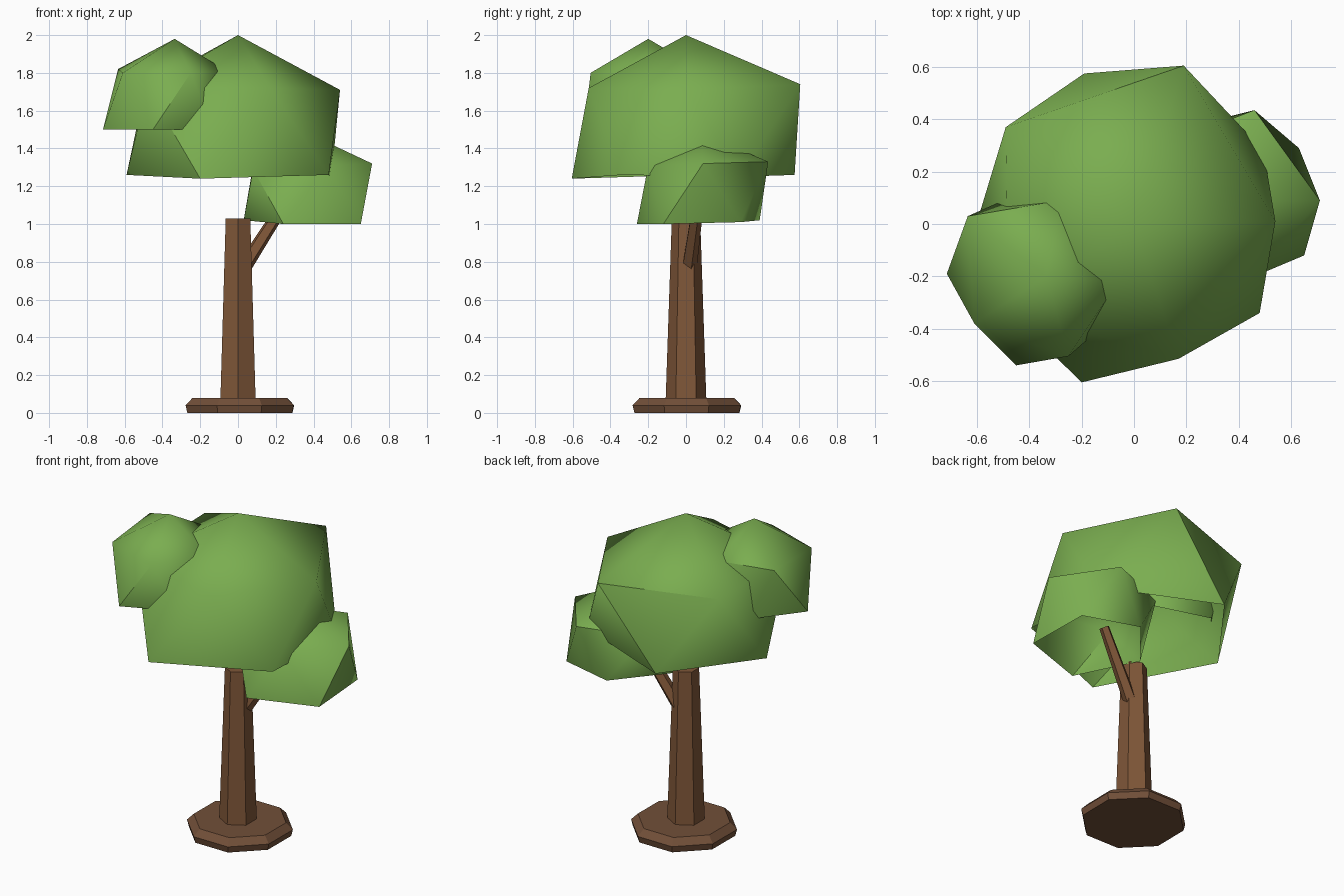
import bpy, bmesh, math
from mathutils import Vector

if "Cube" in bpy.data.objects:
    bpy.data.objects.remove(bpy.data.objects["Cube"])


def material(name, rgb):
    m = bpy.data.materials.new(name)
    m.diffuse_color = (*rgb, 1)
    m.use_nodes = True
    m.node_tree.nodes["Principled BSDF"].inputs["Base Color"].default_value = m.diffuse_color
    return m


LEAF = material("leaf green", (0.195, 0.42, 0.08))
BARK = material("bark brown", (0.215, 0.095, 0.04))
SOIL = material("soil brown", (0.165, 0.078, 0.04))


def make(name, verts, faces, mat, smooth=None):
    mesh = bpy.data.meshes.new(name)
    mesh.from_pydata(verts, [], faces)
    mesh.materials.append(mat)
    ob = bpy.data.objects.new(name, mesh)
    bpy.context.collection.objects.link(ob)
    bm = bmesh.new()
    bm.from_mesh(mesh)
    bmesh.ops.recalc_face_normals(bm, faces=bm.faces)
    bm.to_mesh(mesh)
    bm.free()
    if smooth:
        bpy.ops.object.select_all(action='DESELECT')
        ob.select_set(True)
        bpy.context.view_layer.objects.active = ob
        bpy.ops.object.shade_smooth_by_angle(angle=math.radians(smooth))
    return ob


def ring(n, r, center, start=0.0, axis=(0, 0, 1)):
    q = Vector((0, 0, 1)).rotation_difference(Vector(axis))
    return [Vector(center) + q @ Vector((r * math.cos(start + math.tau * i / n),
                                         r * math.sin(start + math.tau * i / n), 0))
            for i in range(n)]


def loft(name, rings, mat, smooth=None):
    n = len(rings[0])
    verts = [v for r in rings for v in r]
    faces = [(k * n + i, k * n + (i + 1) % n, (k + 1) * n + (i + 1) % n, (k + 1) * n + i)
             for k in range(len(rings) - 1) for i in range(n)]
    faces += [tuple(range(n)), tuple(range(len(verts) - n, len(verts)))]
    return make(name, verts, faces, mat, smooth)


def crown(name, top, upper, lower):
    """Uneven icosahedron, open underneath: tip, upper ring, lower ring."""
    faces = []
    for i in range(5):
        j = (i + 1) % 5
        faces += [(0, 1 + i, 1 + j), (1 + i, 6 + i, 1 + j), (6 + i, 6 + j, 1 + j)]
    return make(name, [top] + upper + lower, faces, LEAF, 50)


# Octagonal ground mound with bevelled rim
a = math.radians(22)
loft("ground_mound", [ring(8, 0.30, (0.01, 0.005, 0), a), ring(8, 0.31, (0.01, 0.005, 0.04), a),
                      ring(8, 0.27, (0.01, 0.005, 0.08), a)], SOIL, 30)

# Hexagonal tapering trunk
h = math.radians(30)
loft("trunk", [ring(6, 0.11, (0, 0, 0.002), h), ring(6, 0.075, (0, 0, 1.03), h)], BARK)

# Side branch reaching into the low crown
p, q = Vector((0.03, 0.015, 0.77)), Vector((0.28, 0.07, 1.16))
loft("branch", [ring(5, 0.042, p, 0.3, q - p), ring(5, 0.03, q, 0.3, q - p)], BARK)

# Three leafy crowns
crown("main_crown", (0, 0, 2.0),
      [(0.54, 0.01, 1.71), (0.19, 0.605, 1.74), (-0.49, 0.37, 1.73),
       (-0.48, -0.33, 1.72), (0.17, -0.515, 1.72)],
      [(0.495, 0.28, 1.25), (-0.19, 0.575, 1.26), (-0.59, 0.04, 1.26),
       (-0.2, -0.605, 1.24), (0.48, -0.34, 1.26)])
crown("high_crown", (-0.335, -0.2, 1.98),
      [(-0.06, -0.22, 1.81), (-0.28, 0.09, 1.81), (-0.635, 0.03, 1.82),
       (-0.61, -0.38, 1.8), (-0.25, -0.505, 1.8)],
      [(-0.1, -0.03, 1.5), (-0.5, 0.09, 1.5), (-0.715, -0.19, 1.5),
       (-0.45, -0.54, 1.5), (-0.13, -0.4, 1.5)])
crown("low_crown", (0.37, 0.085, 1.48),
      [(0.71, 0.09, 1.32), (0.46, 0.435, 1.33), (0.08, 0.29, 1.31),
       (0.08, -0.12, 1.29), (0.46, -0.2, 1.31)],
      [(0.63, 0.29, 1.01), (0.28, 0.39, 1.02), (0.03, 0.09, 1.02),
       (0.24, -0.26, 1.0), (0.65, -0.12, 1.0)])
